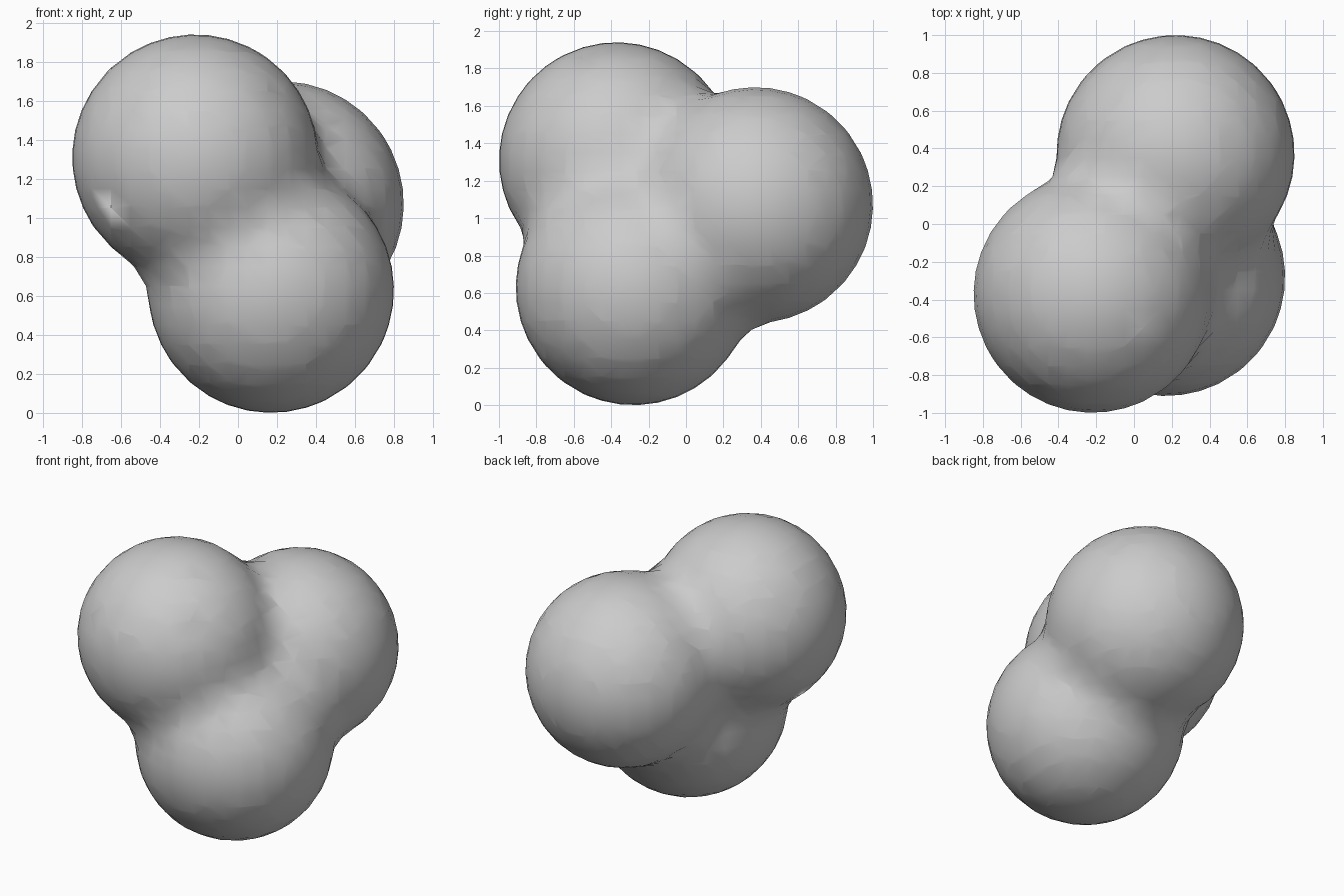
import bpy

if "Cube" in bpy.data.objects:
    bpy.data.objects.remove(bpy.data.objects["Cube"])

# Three blended balls: (centre, visible radius)
BALLS = [((-0.22, -0.37, 1.31), 0.63),   # upper front left
         ((0.17, -0.28, 0.63), 0.63),    # lower front right
         ((0.22, 0.37, 1.07), 0.63)]     # rear
STIFFNESS, THRESHOLD = 10.0, 0.6

meta = bpy.data.metaballs.new("blob_field")
meta.resolution = meta.render_resolution = 0.1
meta.threshold = THRESHOLD
field = bpy.data.objects.new("blob_field", meta)
bpy.context.collection.objects.link(field)

# Influence radius needed for the iso-surface to land on the visible radius
reach = (1 - (THRESHOLD / STIFFNESS) ** (1 / 3)) ** 0.5
for centre, radius in BALLS:
    ball = meta.elements.new(type='BALL')
    ball.co = centre
    ball.radius = radius / reach
    ball.stiffness = STIFFNESS

# Turn the field into a smooth mesh
bpy.context.view_layer.update()
deps = bpy.context.evaluated_depsgraph_get()
mesh = bpy.data.meshes.new_from_object(field.evaluated_get(deps))
bpy.data.objects.remove(field)
blob = bpy.data.objects.new("blended_balls", mesh)
bpy.context.collection.objects.link(blob)
for p in mesh.polygons:
    p.use_smooth = True
